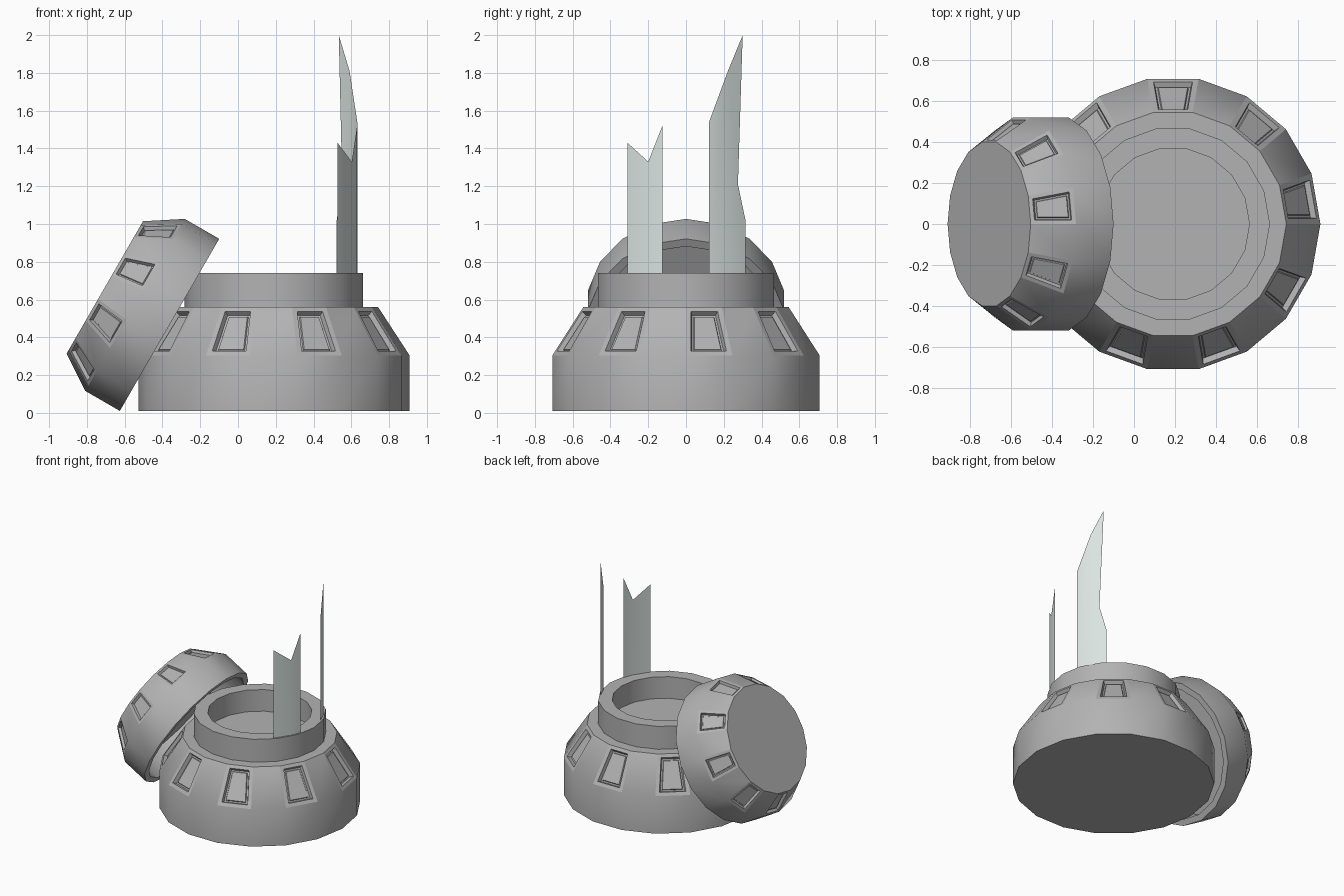
import bpy, bmesh
from math import sin, cos, pi, radians, sqrt

if "Cube" in bpy.data.objects:
    bpy.data.objects.remove(bpy.data.objects["Cube"])

SIDES = 18
CX = 0.19  # axis of the upright base


def material(name, rgb):
    m = bpy.data.materials.new(name)
    m.diffuse_color = (*rgb, 1)
    m.use_nodes = True
    m.node_tree.nodes["Principled BSDF"].inputs["Base Color"].default_value = m.diffuse_color
    return m


metal = material("dark_metal", (0.45, 0.45, 0.45))
glass = material("glass", (0.71, 0.78, 0.76))


def finish(name, bm, mat):
    """Turn a bmesh into a smooth-by-angle object."""
    me = bpy.data.meshes.new(name)
    bm.to_mesh(me)
    bm.free()
    me.materials.append(mat)
    ob = bpy.data.objects.new(name, me)
    bpy.context.collection.objects.link(ob)
    bpy.ops.object.select_all(action='DESELECT')
    ob.select_set(True)
    bpy.context.view_layer.objects.active = ob
    bpy.ops.object.shade_smooth_by_angle(angle=radians(35))
    return ob


def lathe(name, profile, band, scale):
    """Revolve a profile, cap both ends, recess a window in every second face of one band."""
    bm = bmesh.new()
    rings = [[bm.verts.new((r * cos(2 * pi * k / SIDES), r * sin(2 * pi * k / SIDES), z))
              for k in range(SIDES)] for r, z in profile]
    windows = []
    for i, (a, b) in enumerate(zip(rings, rings[1:])):
        for k in range(SIDES):
            n = (k + 1) % SIDES
            f = bm.faces.new((a[k], a[n], b[n], b[k]))
            if i == band and k % 2 == 0:
                windows.append(f)
    bm.faces.new(rings[0])
    bm.faces.new(rings[-1])
    bmesh.ops.recalc_face_normals(bm, faces=bm.faces[:])
    for f in windows:
        for e in f.edges:
            e.smooth = False
    # flat frame, recess walls, groove, slightly raised pane
    for thick, depth in ((0.027, 0), (0.008, -0.028), (0.010, 0), (0.004, 0.008)):
        bmesh.ops.inset_individual(bm, faces=windows, thickness=thick * scale,
                                   depth=depth * scale, use_even_offset=True)
    return finish(name, bm, metal)


# Base with a hollow neck
base = lathe("base", [(0.718, 0.01), (0.718, 0.305), (0.552, 0.56), (0.472, 0.56),
                      (0.472, 0.74), (0.372, 0.74), (0.372, 0.57)], 1, 1.0)
base.location.x = CX

# Lid leaning against the base, open side towards it
lid = lathe("lid", [(0.48, 0.2), (0.48, 0), (0.526, 0), (0.526, 0.211), (0.405, 0.396)], 3, 0.735)
lid.location = (-0.3625, 0, 0.466)
lid.rotation_euler = (0, radians(-60), 0)


# Broken glass standing in the neck
def shard(name, bends, panes):
    """Panes are (y, z) outlines folded onto a faceted arc that bends at the given y values."""
    arc = [(y, CX + sqrt(0.458 ** 2 - y * y)) for y in bends]

    def x_at(y):
        for (y0, x0), (y1, x1) in zip(arc, arc[1:]):
            if y <= y1 + 1e-6:
                return x0 + (x1 - x0) * (y - y0) / (y1 - y0)
    bm = bmesh.new()
    for pane in panes:
        bm.faces.new([bm.verts.new((x_at(y), y, z)) for y, z in pane])
    bmesh.ops.remove_doubles(bm, verts=bm.verts[:], dist=1e-4)
    finish(name, bm, glass)


shard("short_glass_shard", (-0.31, -0.2, -0.125), [
    [(-0.31, 0.73), (-0.2, 0.73), (-0.2, 1.33), (-0.31, 1.43)],
    [(-0.2, 0.73), (-0.125, 0.73), (-0.125, 1.52), (-0.2, 1.33)]])
shard("tall_glass_shard", (0.122, 0.222, 0.315), [
    [(0.122, 0.73), (0.222, 0.73), (0.222, 1.81), (0.122, 1.54)],
    [(0.222, 0.73), (0.315, 0.73), (0.315, 1.02), (0.275, 1.21), (0.30, 2.0), (0.222, 1.81)]])
